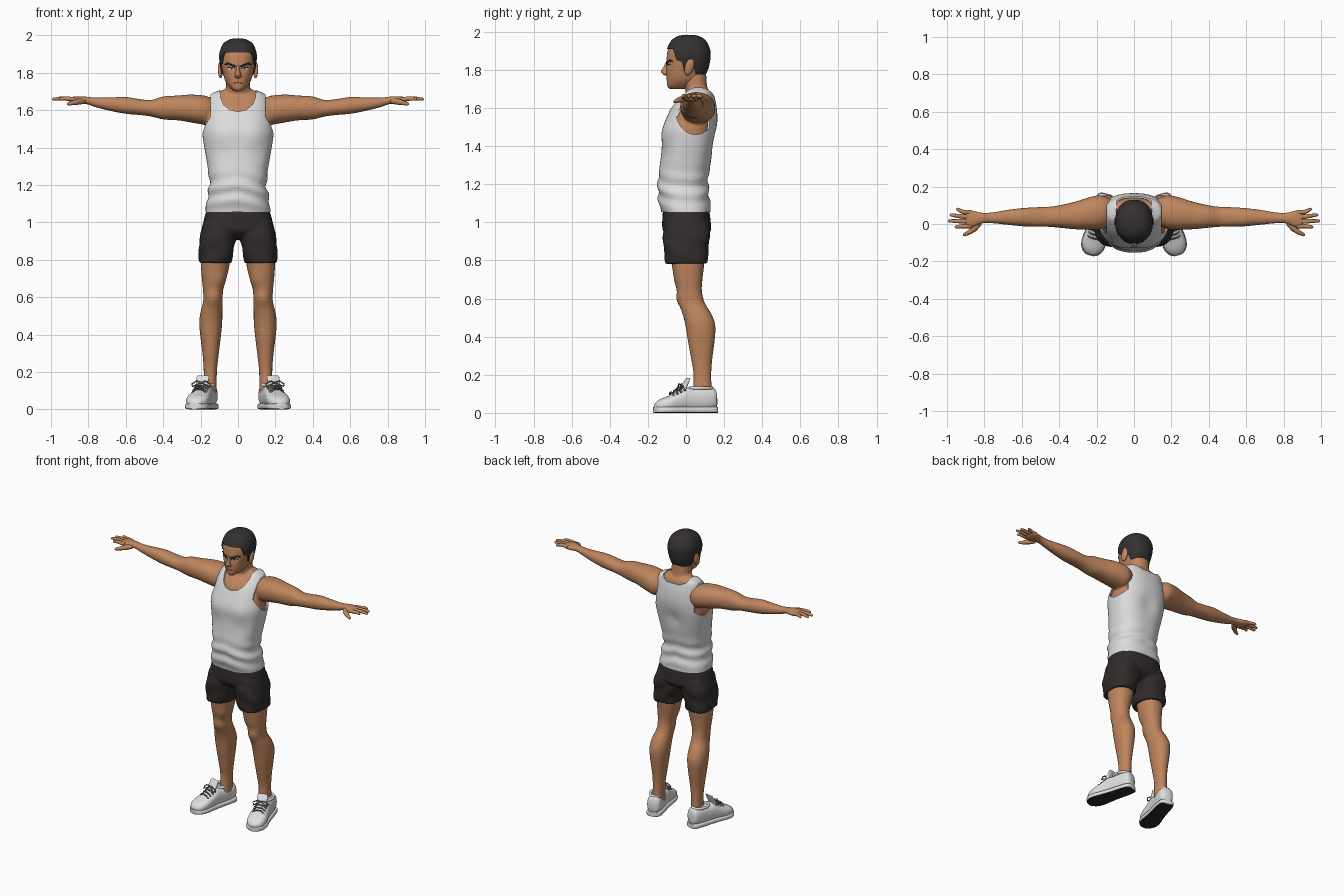
import bpy, bmesh, math
from mathutils import Vector, Matrix

cube = bpy.data.objects.get("Cube")
if cube:
    bpy.data.objects.remove(cube, do_unlink=True)


def material(name, *rgb):
    m = bpy.data.materials.new(name)
    m.use_nodes = True
    m.diffuse_color = (*rgb, 1)
    m.node_tree.nodes["Principled BSDF"].inputs["Base Color"].default_value = (*rgb, 1)
    return m


SKIN = material("skin", .52, .235, .11)
LIP = material("lip brown", .26, .1, .05)
SHIRT = material("shirt white", .72, .72, .73)
BLACK = material("shorts black", .03, .025, .024)
HAIR = material("hair black", .035, .03, .03)
SHOE = material("shoe white", .74, .74, .74)
SOLE = material("sole black", .02, .02, .02)
LACE = material("lace grey", .2, .2, .21)
EYE = material("eye white", .7, .68, .65)


def select(ob):
    bpy.ops.object.select_all(action='DESELECT')
    ob.select_set(True)
    bpy.context.view_layer.objects.active = ob


def smooth(ob):
    select(ob)
    bpy.ops.object.shade_smooth_by_angle(angle=math.radians(50))
    return ob


def modify(ob, kind, **props):
    select(ob)
    mod = ob.modifiers.new(kind, kind)
    for key, value in props.items():
        setattr(mod, key, value)
    bpy.ops.object.modifier_apply(modifier=mod.name)


def make(name, bm, mat):
    me = bpy.data.meshes.new(name)
    bmesh.ops.recalc_face_normals(bm, faces=bm.faces)
    bm.to_mesh(me)
    bm.free()
    ob = bpy.data.objects.new(name, me)
    bpy.context.collection.objects.link(ob)
    me.materials.append(mat)
    return smooth(ob)


def place(axis, t, a, b):
    return {'x': (t, a, b), 'y': (a, t, b), 'z': (a, b, t)}[axis]


def resample(rows, steps):
    # Smooth curve through the section rows
    out = []
    for i in range(len(rows) - 1):
        p = [rows[max(0, min(len(rows) - 1, i + k))] for k in (-1, 0, 1, 2)]
        for s in range(steps):
            u = s / steps
            out.append([.5 * (2 * b + (c - a) * u + (2 * a - 5 * b + 4 * c - d) * u * u
                              + (3 * b - a - 3 * c + d) * u ** 3) for a, b, c, d in zip(*p)])
    return out + [list(rows[-1])]


def loft(name, mat, axis, rows, power=2.2, sides=32, steps=4, caps=True, bump=None):
    # Rows are (position, a min, a max, b min, b max)
    bm = bmesh.new()
    rings = []
    for t, a0, a1, b0, b1 in resample(rows, steps):
        ring = []
        for k in range(sides):
            w = 2 * math.pi * k / sides
            c, s = [math.copysign(abs(v) ** (2 / power), v) for v in (math.cos(w), math.sin(w))]
            ring.append(bm.verts.new(place(axis, t, (a0 + a1 + (a1 - a0) * c) / 2,
                                           (b0 + b1 + (b1 - b0) * s) / 2)))
        rings.append(ring)
    for r, q in zip(rings, rings[1:]):
        for k in range(sides):
            j = (k + 1) % sides
            bm.faces.new((r[k], r[j], q[j], q[k]))
    if caps:
        bm.faces.new(rings[0])
        bm.faces.new(rings[-1])
    if bump:
        bmesh.ops.recalc_face_normals(bm, faces=bm.faces)
        bm.normal_update()
        for v, d in [(v, v.normal * bump(v.co)) for v in bm.verts]:
            v.co += d
    return make(name, bm, mat)


def spread(half):
    # Symmetric rows from half widths
    return [(z, -h, h, b0, b1) for z, h, b0, b1 in half]


def grow(rows, d):
    return [(t, a0 - d, a1 + d, b0 - d, b1 + d) for t, a0, a1, b0, b1 in rows]


def mound(p, centre, size, height):
    return height * math.exp(-(p - Vector(centre)).length_squared / size ** 2)


def tube(name, mat, points, radii):
    cu = bpy.data.curves.new(name, 'CURVE')
    cu.dimensions = '3D'
    cu.bevel_depth, cu.bevel_resolution, cu.use_fill_caps = 1, 3, True
    sp = cu.splines.new('POLY')
    sp.points.add(len(points) - 1)
    for pt, co, r in zip(sp.points, points, radii):
        pt.co, pt.radius = (*co, 1), r
    ob = bpy.data.objects.new(name, cu)
    bpy.context.collection.objects.link(ob)
    cu.materials.append(mat)
    select(ob)
    bpy.ops.object.convert(target='MESH')
    return smooth(bpy.context.object)


def carve(ob, points, axis, lo, hi):
    # Subtract an extruded outline
    bm = bmesh.new()
    ends = [[bm.verts.new(place(axis, t, a, b)) for a, b in points] for t in (lo, hi)]
    for e in ends:
        bm.faces.new(e)
    for k in range(len(points)):
        bm.faces.new((ends[0][k - 1], ends[0][k], ends[1][k], ends[1][k - 1]))
    cutter = make("cutter", bm, ob.data.materials[0])
    cutter.hide_render = True
    modify(ob, 'BOOLEAN', object=cutter, operation='DIFFERENCE', solver='EXACT')
    bpy.data.objects.remove(cutter, do_unlink=True)


def mirror(ob, part):
    ob.name = "left_" + part
    twin = ob.copy()
    twin.data = ob.data.copy()
    twin.name = "right_" + part
    twin.data.transform(Matrix.Scale(-1, 4, (1, 0, 0)))
    twin.data.flip_normals()
    bpy.context.collection.objects.link(twin)
    return [ob, twin]


def fuse(name, parts, voxel, rounds):
    select(parts[0])
    for p in parts:
        p.select_set(True)
    bpy.ops.object.join()
    ob = bpy.context.object
    ob.name = name
    modify(ob, 'REMESH', mode='VOXEL', voxel_size=voxel)
    modify(ob, 'SMOOTH', factor=.5, iterations=rounds)
    return smooth(ob)


# Torso, neck and arms as one skin
TORSO = spread([(1.055, .174, -.13, .13), (1.12, .166, -.145, .125), (1.2, .153, -.147, .115),
                (1.3, .163, -.137, .128), (1.4, .18, -.125, .147), (1.48, .19, -.12, .16),
                (1.55, .182, -.1, .165), (1.62, .168, -.066, .158), (1.68, .148, -.015, .143),
                (1.7, .113, .0, .13), (1.715, .075, .005, .115)])


def chest(p):
    muscles = sum(mound(p, (s * .08, -.12, 1.47), .07, .01) - mound(p, (s * .1, -.12, 1.36), .05, .004)
                  for s in (-1, 1))
    return muscles - mound(p, (0, .16, 1.42), .06, .012)


def folds(p):
    fade = math.exp(-((p.z - 1.17) / .08) ** 2)
    return chest(p) + .007 * fade * math.sin(75 * p.z + 16 * abs(p.x) + 6 * p.x + 5 * p.y)


torso = loft("torso", SKIN, 'z', grow(TORSO, -.015), 2.4, bump=chest)
neck = loft("neck", SKIN, 'z', spread([(1.6, .075, .02, .13), (1.68, .07, .0, .118),
                                       (1.72, .065, -.012, .11), (1.8, .064, -.03, .105)]))
arm = loft("arm", SKIN, 'x', [
    (.1, .02, .12, 1.55, 1.64), (.16, -.02, .15, 1.52, 1.672), (.2, -.03, .152, 1.525, 1.68),
    (.26, -.03, .137, 1.535, 1.683), (.32, -.028, .118, 1.545, 1.678), (.4, -.02, .1, 1.55, 1.673),
    (.46, -.015, .092, 1.565, 1.655), (.52, -.015, .09, 1.573, 1.658), (.6, -.012, .085, 1.58, 1.67),
    (.68, -.004, .075, 1.595, 1.668), (.76, .004, .062, 1.615, 1.667), (.81, .003, .06, 1.632, 1.672),
    (.85, -.014, .07, 1.634, 1.674), (.88, -.022, .077, 1.638, 1.672), (.905, -.018, .073, 1.644, 1.668)])
fuse("upper_body", [torso, neck] + mirror(arm, "arm"), .006, 8)

# Fingers and thumb
for label, y, tip, tip_y in (("index", -.012, .958, -.016), ("middle", .014, .995, .017),
                             ("ring", .039, .985, .049), ("little", .063, .95, .08)):
    pts = [(.87, y, 1.657), (.91, y, 1.661), ((tip + .91) / 2, (y + tip_y) / 2, 1.662),
           (tip - .005, tip_y, 1.658), (tip, tip_y, 1.657)]
    mirror(tube("f", SKIN, pts, (.012, .012, .0105, .008, .003)), label + "_finger")
mirror(tube("t", SKIN, [(.825, .005, 1.647), (.855, -.025, 1.645), (.885, -.047, 1.638),
                        (.908, -.058, 1.633), (.914, -.06, 1.632)],
            (.014, .017, .012, .009, .003)), "thumb")

# Sleeveless shirt
shirt = loft("shirt", SHIRT, 'z', TORSO, 2.4, 80, 6, False, folds)
modify(shirt, 'SOLIDIFY', thickness=.008, offset=-1)
scoop = [(-.1, 1.8), (-.094, 1.67), (-.078, 1.63), (-.045, 1.602), (0, 1.592)]
carve(shirt, scoop + [(-x, z) for x, z in scoop[-2::-1]], 'y', -.3, .06)
carve(shirt, [(-.1, 1.8), (-.094, 1.69), (-.05, 1.668), (.05, 1.668), (.094, 1.69), (.1, 1.8)],
      'y', .055, .3)
hole = [(.05 + .103 * math.cos(k * math.pi / 16), 1.585 + .125 * math.sin(k * math.pi / 16))
        for k in range(32)]
for lo, hi in ((.148, .4), (-.4, -.148)):
    carve(shirt, hole, 'x', lo, hi)
smooth(shirt)

# Shorts
hips = loft("hips", BLACK, 'z', spread([(.91, .1, -.07, .08), (.95, .188, -.118, .128),
                                        (1., .186, -.125, .13), (1.075, .166, -.12, .12)]), 2.5)
cuff = loft("cuff", BLACK, 'z', [(.783, .036, .209, -.107, .114), (.85, .024, .21, -.116, .116),
                                 (.92, .008, .204, -.121, .126), (1., .02, .18, -.11, .12)], 2.6,
            bump=lambda p: .003 * math.sin(55 * p.z + 30 * p.x + 20 * p.y))
fuse("shorts", [hips] + mirror(cuff, "cuff"), .007, 5)

# Legs
leg = loft("leg", SKIN, 'z', [
    (.09, .115, .185, .035, .135), (.2, .113, .183, .04, .132), (.28, .105, .188, .028, .137),
    (.38, .093, .2, .01, .15), (.46, .085, .207, -.003, .153), (.52, .084, .2, -.018, .132),
    (.58, .083, .186, -.038, .097), (.64, .079, .187, -.046, .083), (.7, .062, .193, -.06, .086),
    (.78, .045, .198, -.075, .095), (.88, .04, .195, -.09, .1)], steps=6,
    bump=lambda p: mound(p, (.135, -.04, .6), .035, .008) + mound(p, (.09, -.05, .69), .04, .006))
mirror(leg, "leg")

# Shoes, built along their length and turned outwards
TURN = Matrix.Translation((.19, -.003, 0)) @ Matrix.Rotation(math.radians(15), 4, 'Z')
upper = [(.168, .02, .03, .09), (.155, .042, .02, .128), (.11, .049, .01, .135), (.04, .051, .01, .13),
         (.0, .053, .01, .132), (-.04, .057, .01, .112), (-.09, .062, .01, .09), (-.13, .056, .01, .074),
         (-.158, .035, .012, .056), (-.168, .012, .02, .04)]
shoe = loft("shoe", SHOE, 'y', spread(upper), 2.5)
sole = loft("sole", SHOE, 'y', [(t * 1.02, -h - .004, h + .004, 0, .032) for t, h, lo, hi in upper], 5)
sole.data.materials.append(SOLE)
for f in sole.data.polygons:
    if f.center.z < .006:
        f.material_index = 1
tongue = loft("tongue", SHOE, 'z', spread([(.09, .034, -.05, -.01), (.14, .034, -.02, .006),
                                           (.175, .034, .004, .02), (.182, .026, .01, .02)]), 3)
collar = tube("collar", SHOE, [(.042 * math.cos(a), .085 + .058 * math.sin(a), .13)
                               for a in [k * math.pi / 12 for k in range(25)]], [.009] * 25)
parts = [(shoe, "shoe"), (sole, "shoe_sole"), (tongue, "shoe_tongue"), (collar, "shoe_collar")]
for k in range(4):
    y, z = -.018 - .02 * k, .137 - .0095 * k
    row = tube("lace", LACE, [(-.04, y + .006, z - .022), (-.022, y, z - .003), (0, y, z),
                              (.022, y, z - .003), (.04, y + .006, z - .022)], [.0045] * 5)
    parts.append((row, "shoe_lace"))
for s in (-1, 1):
    bow = tube("bow", LACE, [(0, -.02, .143), (s * .025, -.03, .152), (s * .052, -.025, .135),
                             (s * .045, -.04, .122), (0, -.022, .143)], [.004] * 5)
    parts.append((bow, "shoe_bow"))
for ob, part in parts:
    ob.data.transform(TURN)
    mirror(ob, part)

# Head
HEAD = spread([(1.7, .018, -.085, .0), (1.715, .04, -.098, .035), (1.75, .066, -.101, .08),
               (1.8, .081, -.104, .108), (1.85, .091, -.102, .12), (1.9, .093, -.096, .121),
               (1.945, .076, -.073, .1), (1.968, .045, -.04, .067), (1.976, .012, -.005, .03)])
head = loft("head", SKIN, 'z', HEAD, 2.25, 48, 5, True, lambda p: sum(
    mound(p, (s * .035, -.1, 1.822), .02, -.007) + mound(p, (s * .03, -.1, 1.848), .018, .004)
    for s in (-1, 1)))
loft("nose", SKIN, 'z', spread([(1.77, .008, -.11, -.08), (1.778, .018, -.122, -.08),
                                (1.792, .015, -.131, -.08), (1.82, .009, -.115, -.08),
                                (1.85, .008, -.1, -.08)]), 2, 16)

# Cropped hair cap cut around the face and ears
hair = loft("hair", HAIR, 'z', grow(HEAD, .007), 2.25, 64, 6)
for v in hair.data.vertices:
    v.co.z += max(0, v.co.z - 1.9) * .1
carve(hair, [(-.3, 1.912), (-.068, 1.908), (-.05, 1.85), (-.022, 1.842), (-.012, 1.795), (.008, 1.795),
             (.02, 1.82), (.04, 1.815), (.05, 1.775), (.3, 1.775), (.3, 1.5), (-.3, 1.5)], 'x', -.3, .3)
smooth(hair)

# Ears
bm = bmesh.new()
bmesh.ops.create_uvsphere(bm, u_segments=20, v_segments=12, radius=1, matrix=Matrix.Translation(
    (.094, .018, 1.815)) @ Matrix.Rotation(-.3, 4, 'X') @ Matrix.Rotation(.25, 4, 'Z')
    @ Matrix.Diagonal((.013, .024, .046, 1)))
mirror(make("ear", bm, SKIN), "ear")

# Eyes, brows and mouth laid on the face
bpy.context.view_layer.update()


def on_face(x, z, lift):
    hit, co, normal, _ = head.ray_cast((x, -1, z), (0, 1, 0))
    return co + normal * lift


def patch(name, mat, x, z, w, h, lift):
    bm = bmesh.new()
    ring = [bm.verts.new(on_face(x + w * math.cos(k * math.pi / 8), z + h * math.sin(k * math.pi / 8), lift))
            for k in range(16)]
    mid = bm.verts.new(on_face(x, z, lift))
    for k in range(16):
        bm.faces.new((ring[k - 1], ring[k], mid))
    mirror(make(name, bm, mat), name)


patch("eye", EYE, .037, 1.822, .017, .006, .001)
patch("iris", HAIR, .035, 1.823, .006, .006, .002)
for part, line, r in (("brow", [(.014, 1.834), (.035, 1.842), (.055, 1.85), (.068, 1.844)], .0045),
                      ("eyelid", [(.017, 1.823), (.035, 1.83), (.056, 1.827)], .002)):
    mirror(tube(part, HAIR, [on_face(x, z, .001) for x, z in line], [r] * len(line)), part)
tube("mouth", LIP, [on_face(x, 1.747 - abs(x) * .1, 0) for x in (-.024, -.012, 0, .012, .024)], [.0025] * 5)
